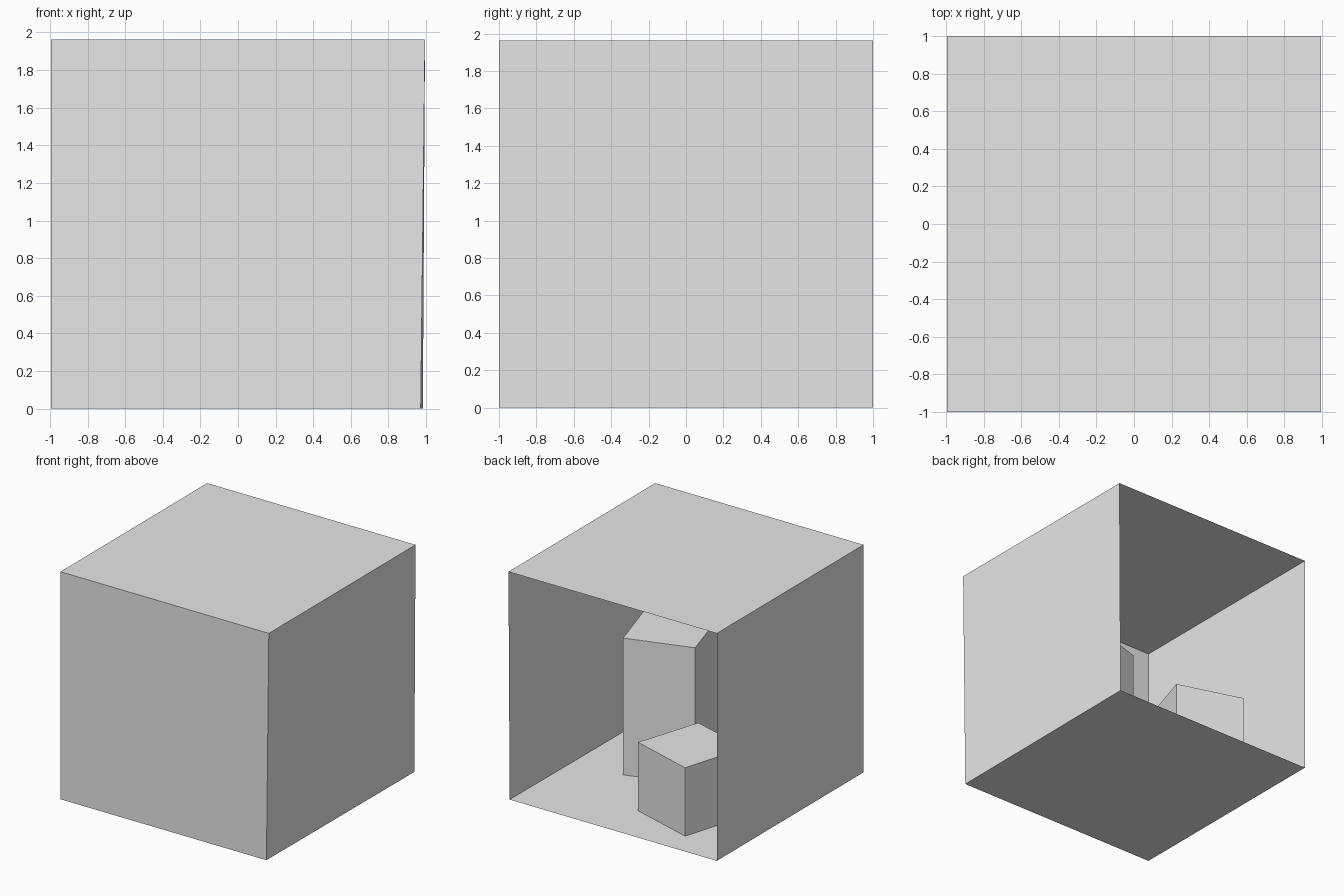
import bpy
import bmesh
from mathutils import Vector

cube = bpy.data.objects.get("Cube")
if cube:
    bpy.data.objects.remove(cube, do_unlink=True)

# One plain grey for the whole room
grey = bpy.data.materials.new("plain_grey")
grey.use_nodes = True
COLOUR = (0.8, 0.8, 0.8, 1.0)
grey.diffuse_color = COLOUR
grey.node_tree.nodes["Principled BSDF"].inputs["Base Color"].default_value = COLOUR

# Room sizes: x runs from 0 at the straight wall, depth from 0 at the open back
DEPTH, HEIGHT, WIDTH = 559.2, 548.8, 556.0
NEAR_FLOOR, FAR_FLOOR = 552.8, 549.6
SCALE = 2 / DEPTH


def place(x, depth, z):
    return Vector(((x - WIDTH / 2) * SCALE, 1 - depth * SCALE, z * SCALE))


def finish(name, bm):
    mesh = bpy.data.meshes.new(name)
    bm.to_mesh(mesh)
    bm.free()
    mesh.materials.append(grey)
    obj = bpy.data.objects.new(name, mesh)
    bpy.context.collection.objects.link(obj)


def panel(name, corners):
    """Single-sheet wall whose face points into the room."""
    bm = bmesh.new()
    face = bm.faces.new([bm.verts.new(c) for c in corners])
    face.normal_update()
    if face.normal.dot(Vector((0, 0, 1)) - face.calc_center_median()) < 0:
        face.normal_flip()
    finish(name, bm)


def block(name, footprint, height):
    """Upright box on the floor, without an underside."""
    bm = bmesh.new()
    base = [bm.verts.new(place(x, d, 0)) for x, d in footprint]
    top = [bm.verts.new(place(x, d, height)) for x, d in footprint]
    bm.faces.new(top)
    for i in range(len(base)):
        j = (i + 1) % len(base)
        bm.faces.new((base[i], base[j], top[j], top[i]))
    bmesh.ops.recalc_face_normals(bm, faces=bm.faces)
    finish(name, bm)


# Room corners; the floor is slightly narrower than the ceiling
floor = [place(0, 0, 0), place(NEAR_FLOOR, 0, 0),
         place(FAR_FLOOR, DEPTH, 0), place(0, DEPTH, 0)]
ceiling = [place(0, 0, HEIGHT), place(WIDTH, 0, HEIGHT),
           place(WIDTH, DEPTH, HEIGHT), place(0, DEPTH, HEIGHT)]

panel("floor", floor)
panel("ceiling", ceiling)

# Three walls, leaving the back open
for i, name in enumerate(("left_wall", "front_wall", "right_wall"), start=1):
    j = (i + 1) % 4
    panel(name, (floor[i], floor[j], ceiling[j], ceiling[i]))

# Two turned blocks inside
block("short_block", [(130, 65), (82, 225), (240, 272), (290, 114)], 165)
block("tall_block", [(423, 247), (265, 296), (314, 456), (472, 406)], 330)
